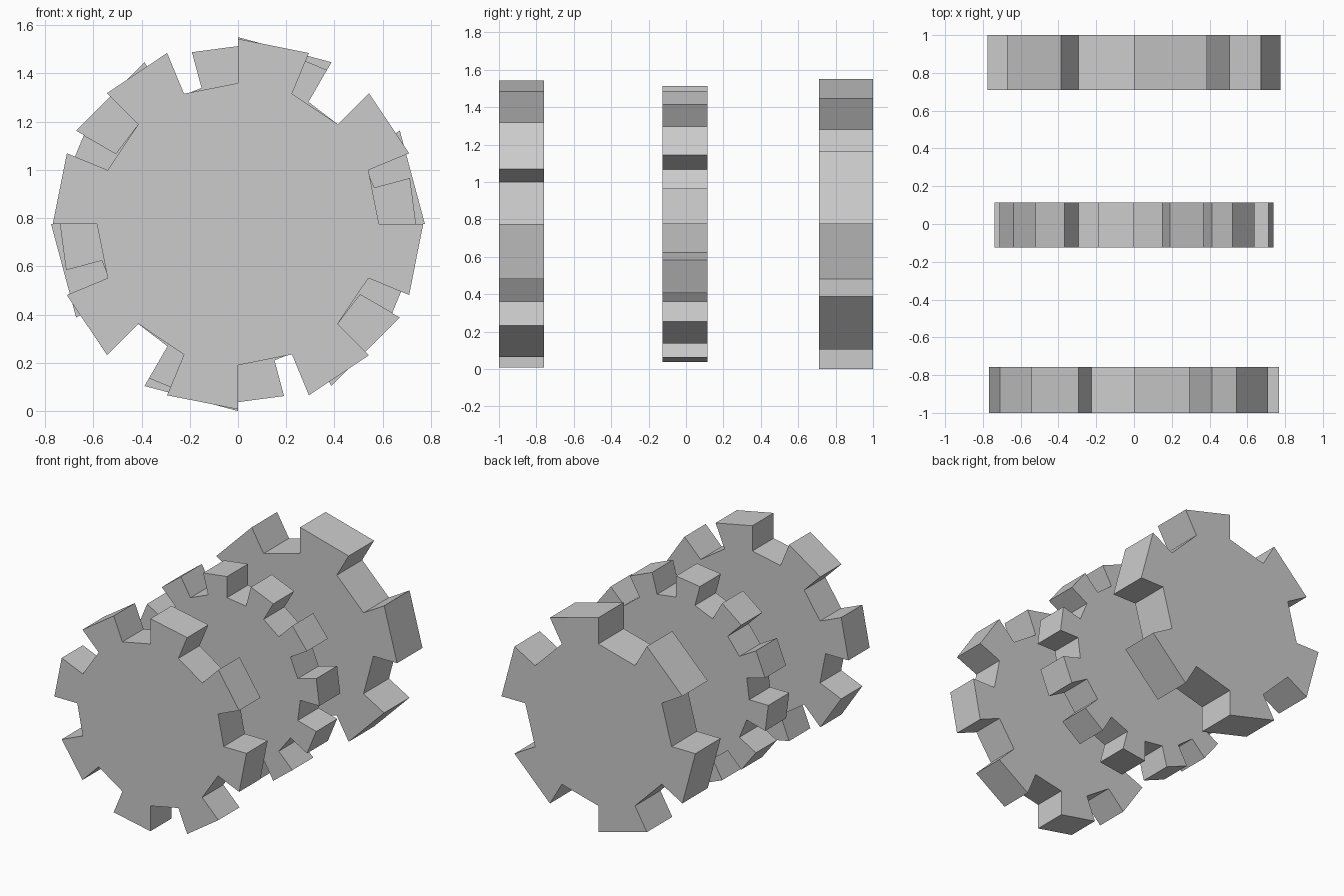
import bpy, bmesh
from math import sin, cos, pi

if "Cube" in bpy.data.objects:
    bpy.data.objects.remove(bpy.data.objects["Cube"])

CENTRE_Z = 0.775
ROOT_R = 0.585


def gear(name, teeth, outer_r, y0, y1, direction):
    """Flat gear: each tooth fills half a pitch, turning from the top in the given direction."""
    bm = bmesh.new()
    step = pi / teeth
    ring = []
    for i in range(teeth):
        a = pi / 2 + direction * 2 * step * i
        b = a + direction * step
        for r, t in ((ROOT_R, a), (outer_r, a), (outer_r, b), (ROOT_R, b)):
            ring.append(bm.verts.new((r * cos(t), y0, CENTRE_Z + r * sin(t))))
    face = bm.faces.new(ring)
    # extrude the profile through the gear's thickness
    ext = bmesh.ops.extrude_face_region(bm, geom=[face], use_keep_orig=True)
    moved = [g for g in ext["geom"] if isinstance(g, bmesh.types.BMVert)]
    bmesh.ops.translate(bm, verts=moved, vec=(0, y1 - y0, 0))
    bmesh.ops.recalc_face_normals(bm, faces=bm.faces[:])
    mesh = bpy.data.meshes.new(name)
    bm.to_mesh(mesh)
    bm.free()
    obj = bpy.data.objects.new(name, mesh)
    bpy.context.collection.objects.link(obj)
    return obj


# Three separate gears in a row along y
gear("front_gear", 8, 0.768, -1.0, -0.758, -1)
gear("middle_gear", 12, 0.738, -0.125, 0.114, 1)
gear("back_gear", 6, 0.775, 0.71, 1.0, -1)
